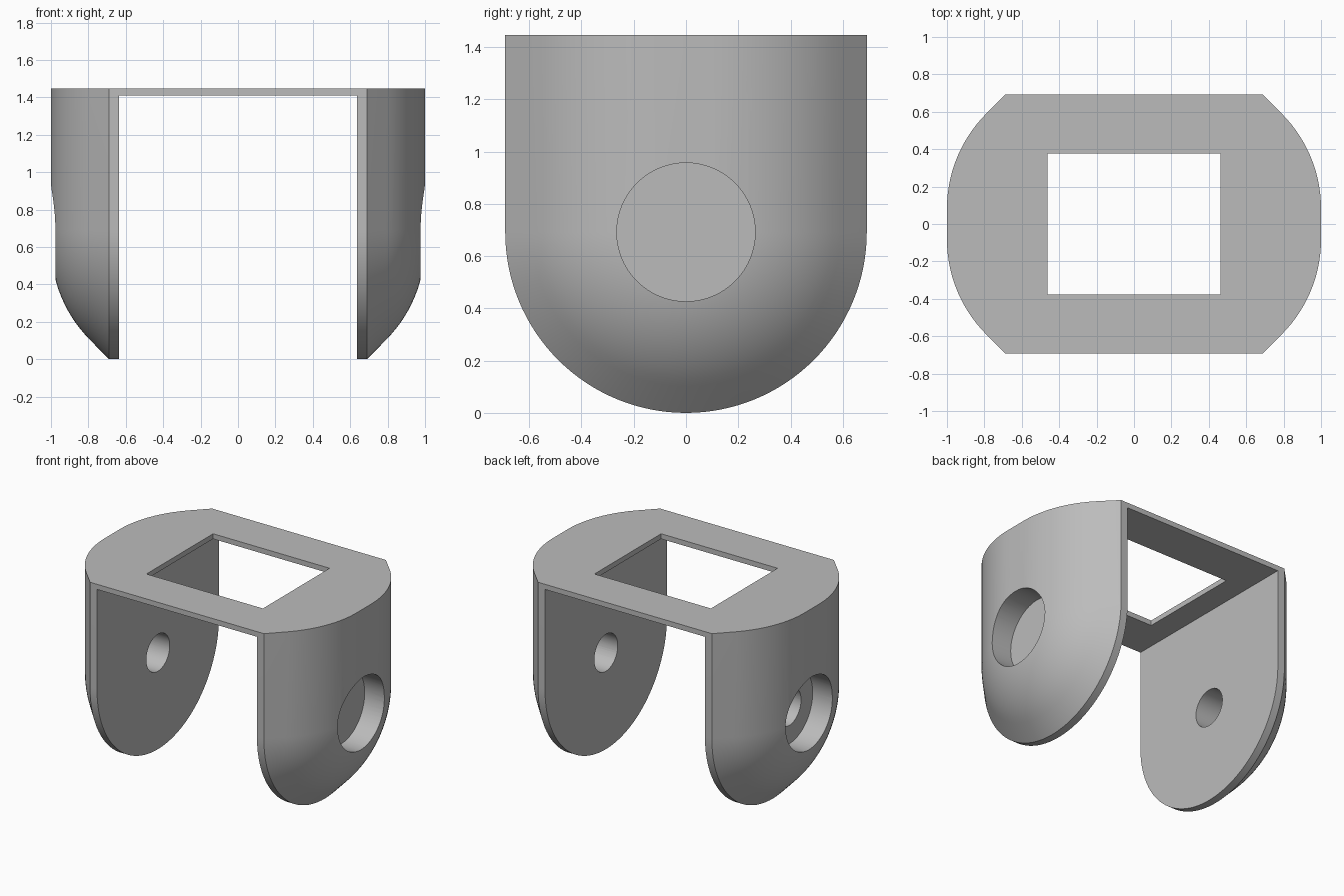
import bpy, bmesh
from math import sin, cos, pi, radians
from mathutils import Matrix

if "Cube" in bpy.data.objects:
    bpy.data.objects.remove(bpy.data.objects["Cube"], do_unlink=True)

TOP, AXIS_Z, HALF = 1.447, 0.692, 0.692   # overall height, pivot height, half depth
INNER, PLATE_Z = 0.635, 1.41              # inner leg face, underside of plate

grey = bpy.data.materials.new("plain grey")
grey.use_nodes = True
colour = (0.5, 0.5, 0.5, 1)
grey.diffuse_color = colour
grey.node_tree.nodes["Principled BSDF"].inputs["Base Color"].default_value = colour


def make_object(name, bm):
    bmesh.ops.recalc_face_normals(bm, faces=bm.faces)
    mesh = bpy.data.meshes.new(name)
    bm.to_mesh(mesh)
    bm.free()
    mesh.materials.append(grey)
    obj = bpy.data.objects.new(name, mesh)
    bpy.context.collection.objects.link(obj)
    return obj


def box(name, size, z):
    bm = bmesh.new()
    bmesh.ops.create_cube(bm, size=1, matrix=Matrix.Translation((0, 0, z)) @ Matrix.Diagonal((*size, 1)))
    return make_object(name, bm)


def x_cylinder(name, radius, x, length):
    bm = bmesh.new()
    place = Matrix.Translation((x, 0, AXIS_Z)) @ Matrix.Rotation(pi / 2, 4, 'Y')
    bmesh.ops.create_cone(bm, cap_ends=True, segments=64, radius1=radius, radius2=radius,
                          depth=length, matrix=place)
    return make_object(name, bm)


# Rounded end profile (radius, x): flat centre, arc, then 45 degree slope
flat, bend = 0.083, 0.717
side = [(0, 1)]
for i in range(15):
    a = radians(45) * i / 14
    side.append((flat + bend * sin(a), 1 - bend * (1 - cos(a))))
side.append((HALF, 0.69))
profile = side + [(r, -x) for r, x in reversed(side)]

# Sweep directions: straight side, half circle underneath, straight side
steps = 64
path = [(1, 0, TOP)]
path += [(cos(pi * i / steps), -sin(pi * i / steps), AXIS_Z) for i in range(steps + 1)]
path += [(-1, 0, TOP)]

# Solid body
bm = bmesh.new()
grid = [[bm.verts.new((x, r * cy, z + r * cz)) for cy, cz, z in path] for r, x in profile]
for a, b in zip(grid, grid[1:]):
    for j in range(len(path) - 1):
        bm.faces.new((a[j], a[j + 1], b[j + 1], b[j]))
bm.faces.new([row[0] for row in grid] + [row[-1] for row in reversed(grid)])
bmesh.ops.remove_doubles(bm, verts=bm.verts, dist=1e-5)
body = make_object("bracket_body", bm)

# Channel between the legs, window in the plate, pivot holes and recesses
cutters = [
    box("channel_cutter", (2 * INNER, 2, 2 * PLATE_Z), 0),
    box("window_cutter", (0.925, 0.756, 1), TOP),
    x_cylinder("pivot_cutter", 0.133, 0, 3),
    x_cylinder("left_recess_cutter", 0.265, 1.32, 1),
    x_cylinder("right_recess_cutter", 0.265, -1.32, 1),
]
bpy.context.view_layer.objects.active = body
for cutter in cutters:
    cutter.hide_render = True
    mod = body.modifiers.new(cutter.name, 'BOOLEAN')
    mod.operation = 'DIFFERENCE'
    mod.solver = 'EXACT'
    mod.object = cutter
    bpy.ops.object.modifier_apply(modifier=mod.name)
    bpy.data.objects.remove(cutter, do_unlink=True)

bpy.ops.object.select_all(action='DESELECT')
body.select_set(True)
bpy.ops.object.shade_smooth_by_angle(angle=radians(30))
